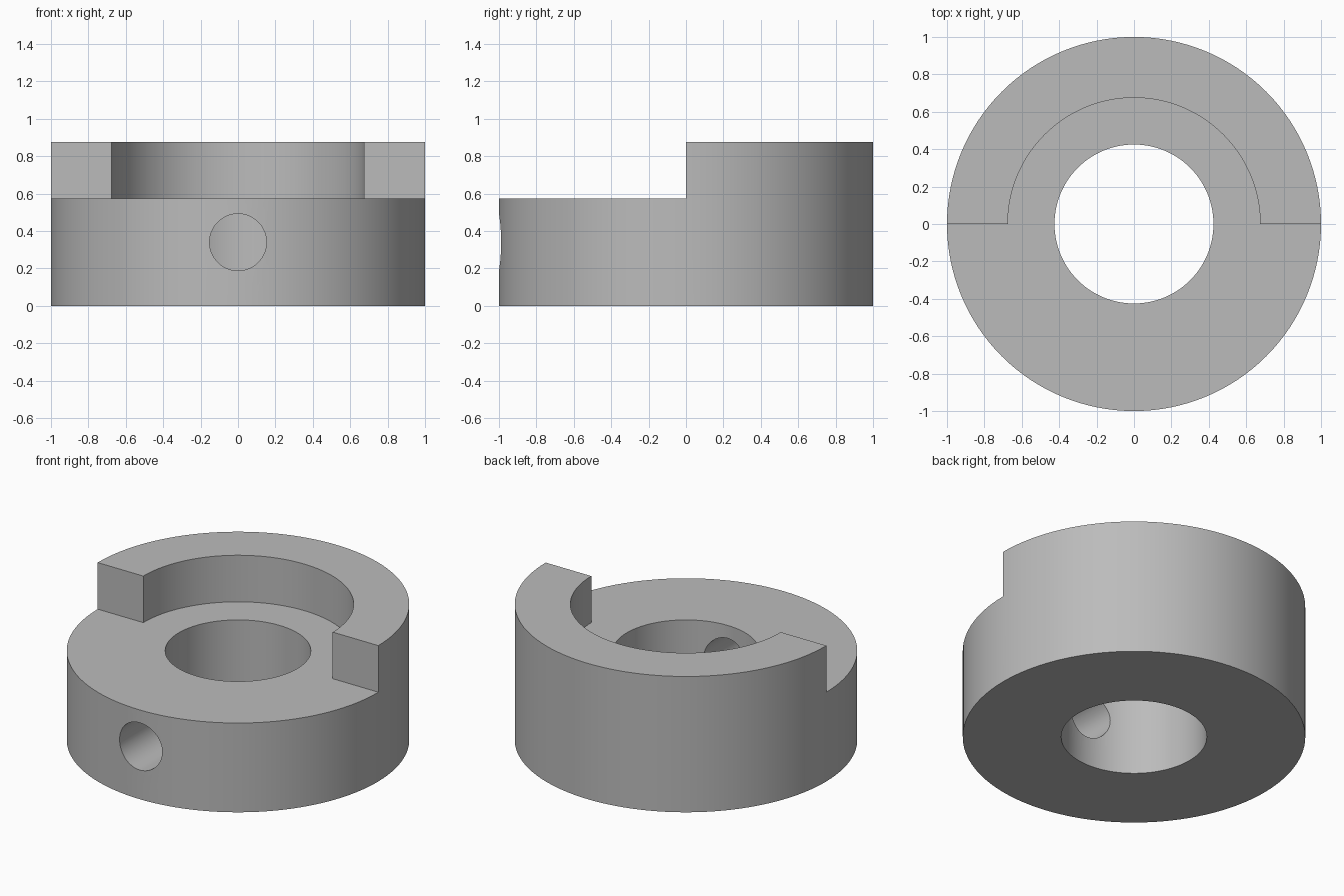
import bpy, bmesh, math

old = bpy.data.objects.get("Cube")
if old:
    bpy.data.objects.remove(old, do_unlink=True)

HEIGHT, FLOOR = 0.875, 0.575      # top of the raised rim, top of the low base
OUTER, RECESS, BORE = 1.0, 0.675, 0.425
HOLE, HOLE_Z = 0.152, 0.34

grey = bpy.data.materials.new("plain grey")
grey.use_nodes = True
colour = (0.5, 0.5, 0.5, 1)
grey.diffuse_color = colour
grey.node_tree.nodes["Principled BSDF"].inputs["Base Color"].default_value = colour


def arc(radius, sweep, steps):
    return [(radius * math.cos(sweep * i / steps), radius * math.sin(sweep * i / steps))
            for i in range(steps + 1)]


def prism(name, outline, low, high):
    """Extrude a flat outline from z = low to z = high."""
    bm = bmesh.new()
    base = bm.faces.new([bm.verts.new((x, y, low)) for x, y in outline])
    top = bmesh.ops.extrude_face_region(bm, geom=[base])["geom"]
    bmesh.ops.translate(bm, vec=(0, 0, high - low),
                        verts=[v for v in top if isinstance(v, bmesh.types.BMVert)])
    bmesh.ops.recalc_face_normals(bm, faces=bm.faces)
    mesh = bpy.data.meshes.new(name)
    bm.to_mesh(mesh)
    bm.free()
    mesh.materials.append(grey)
    obj = bpy.data.objects.new(name, mesh)
    bpy.context.collection.objects.link(obj)
    return obj


def disc(radius, steps=128):
    return arc(radius, math.tau, steps)[:-1]


# Solid collar
collar = prism("stepped_collar", disc(OUTER), 0, HEIGHT)

# Cutters: front half with rounded recess, central bore, front radial hole
step = arc(RECESS, math.pi, 64) + [(-1.2, 0), (-1.2, -1.2), (1.2, -1.2), (1.2, 0)]
step_cutter = prism("step_cutter", step, FLOOR, 1.2)
bore_cutter = prism("bore_cutter", disc(BORE), -0.2, 1.2)
hole_cutter = prism("radial_hole_cutter", disc(HOLE, 64), 0, 1.2)
hole_cutter.rotation_euler.x = math.pi / 2
hole_cutter.location.z = HOLE_Z

cutters = [step_cutter, bore_cutter, hole_cutter]
bpy.ops.object.select_all(action='DESELECT')
collar.select_set(True)
bpy.context.view_layer.objects.active = collar
for cutter in cutters:
    cut = collar.modifiers.new(cutter.name, 'BOOLEAN')
    cut.operation, cut.solver, cut.object = 'DIFFERENCE', 'EXACT', cutter
    bpy.ops.object.modifier_apply(modifier=cut.name)
for cutter in cutters:
    bpy.data.objects.remove(cutter, do_unlink=True)

# Round walls smooth, rims crisp
bpy.ops.object.shade_smooth_by_angle(angle=math.radians(30))
